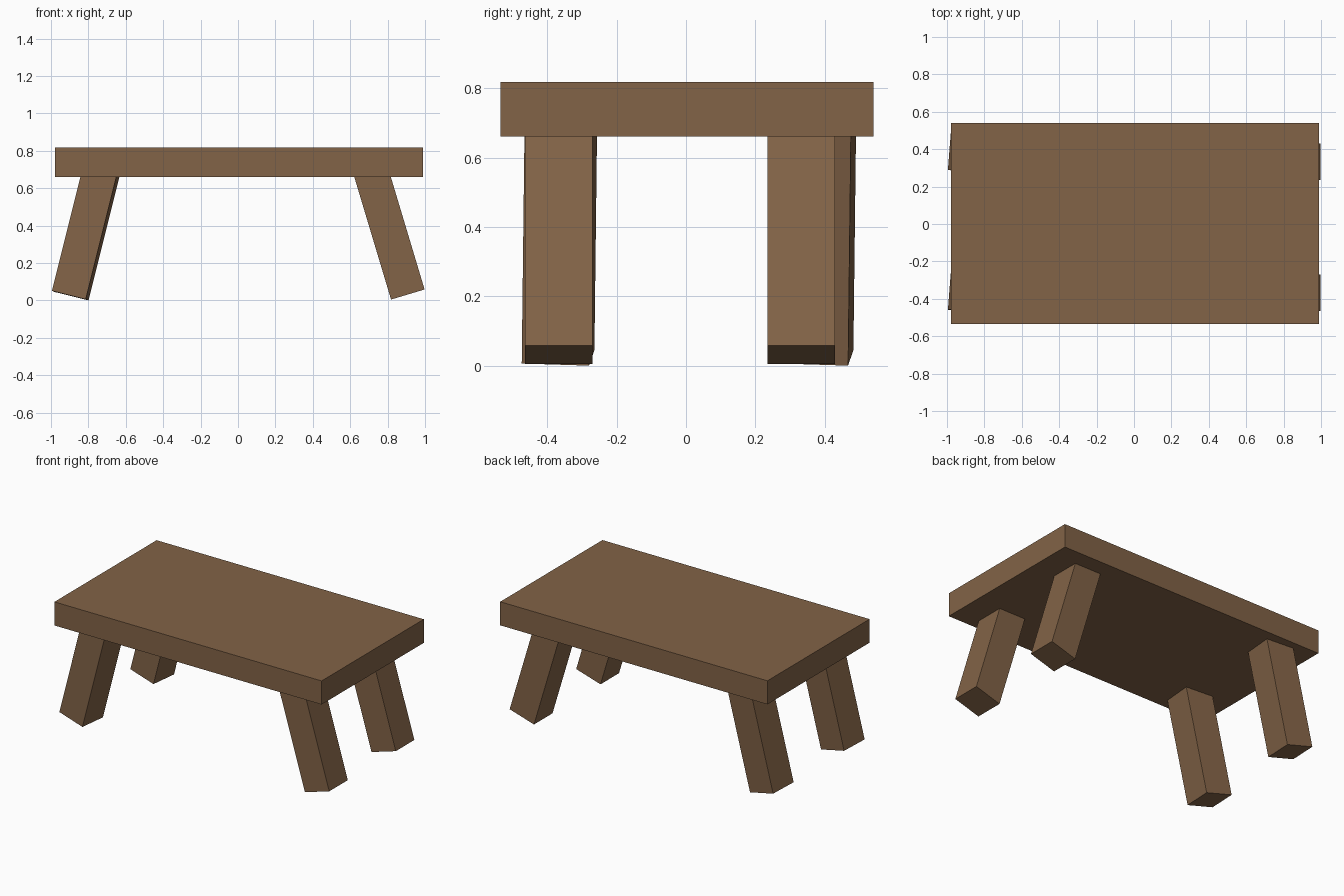
import bpy
from mathutils import Matrix, Vector

if "Cube" in bpy.data.objects:
    bpy.data.objects.remove(bpy.data.objects["Cube"])

wood = bpy.data.materials.new("brown wood")
wood.diffuse_color = (0.223, 0.125, 0.063, 1)
wood.use_nodes = True
wood.node_tree.nodes["Principled BSDF"].inputs["Base Color"].default_value = wood.diffuse_color


def box(name, size, matrix):
    """Box of the given size, placed by a matrix."""
    bpy.ops.mesh.primitive_cube_add(size=1)
    ob = bpy.context.object
    ob.name = name
    ob.data.transform(matrix @ Matrix.Diagonal((*size, 1)))
    ob.data.materials.append(wood)
    return ob


def leg(name, foot, up, depth_dir, length=0.72):
    """Square leg rising from the centre of its foot along a leaning axis."""
    z = Vector(up).normalized()
    x = Vector(depth_dir).cross(z).normalized()
    y = z.cross(x)
    frame = Matrix((x, y, z)).transposed().to_4x4()
    centre = Vector(foot) + z * length / 2
    box(name, (0.187, 0.195, length), Matrix.Translation(centre) @ frame)


# Table top
box("table_top", (1.968, 1.075, 0.157), Matrix.Translation((0.006, 0.003, 0.740)))

# Right legs lean straight outwards
for name, y in (("front_right_leg", -0.367), ("back_right_leg", 0.333)):
    leg(name, (0.908, y, 0.032), (-0.30, 0, 1), (0, 1, 0))

# Left legs lean outwards with a slight twist
for name, y in (("front_left_leg", -0.369), ("back_left_leg", 0.378)):
    leg(name, (-0.897, y, 0.026), (0.25, 0.012, 1), (0.085, 1, 0))
